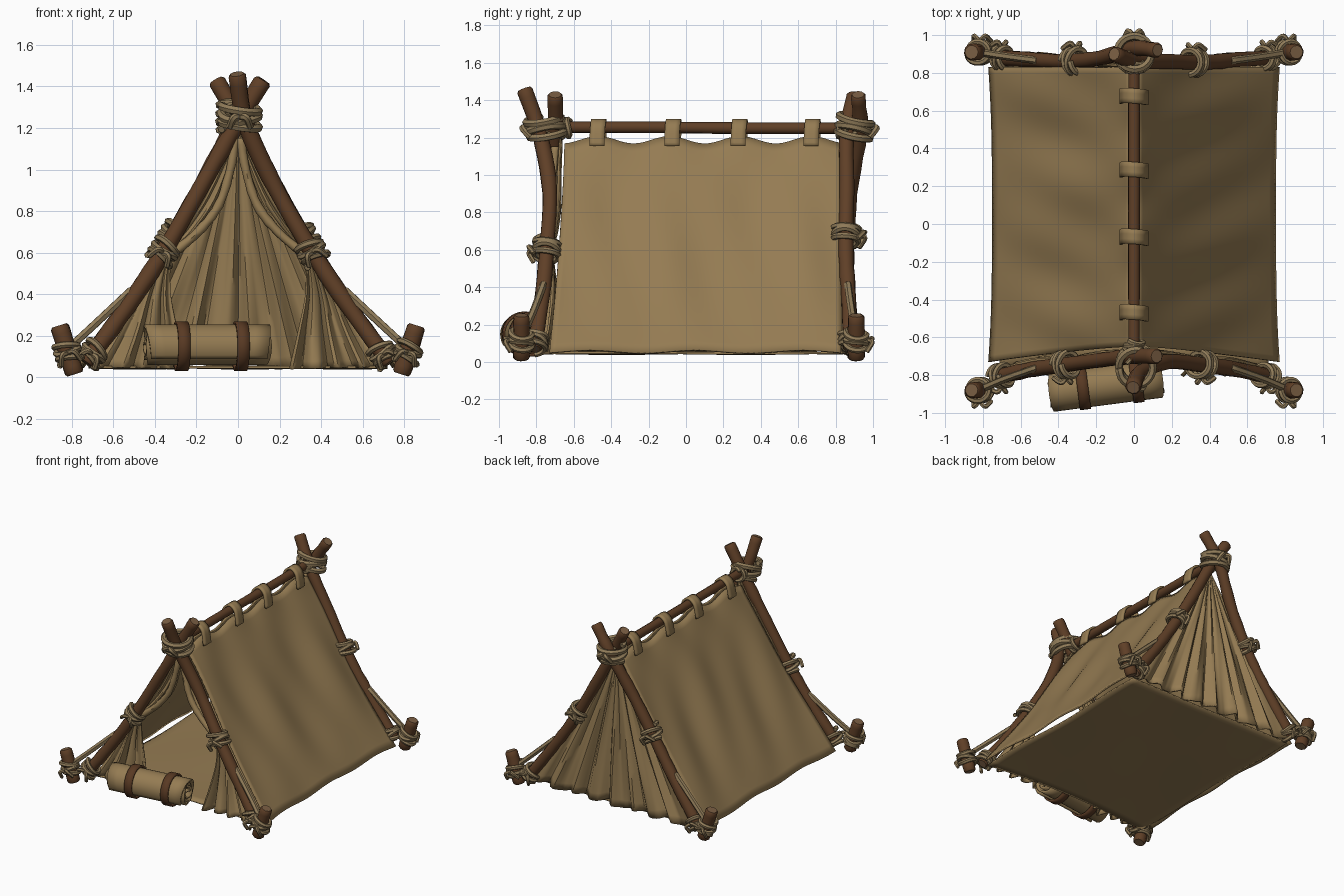
import bpy, bmesh, random
from math import sin, cos, pi, radians
from mathutils import Vector

random.seed(4)
if "Cube" in bpy.data.objects:
    bpy.data.objects.remove(bpy.data.objects["Cube"])


def material(name, rgb):
    m = bpy.data.materials.new(name)
    m.use_nodes = True
    m.diffuse_color = (*rgb, 1)
    node = m.node_tree.nodes["Principled BSDF"]
    node.inputs["Base Color"].default_value = (*rgb, 1)
    node.inputs["Roughness"].default_value = 0.9
    return m


CANVAS = material("tan canvas", (0.30, 0.20, 0.086))
ROPE = material("pale rope", (0.28, 0.20, 0.10))
WOOD = material("dark wood", (0.115, 0.050, 0.020))
CUT = material("cut wood", (0.19, 0.11, 0.055))
LEATHER = material("brown leather", (0.10, 0.042, 0.017))


def finish(name, bm, mats):
    mesh = bpy.data.meshes.new(name)
    bmesh.ops.recalc_face_normals(bm, faces=bm.faces)
    for f in bm.faces:
        f.smooth = True
    bm.to_mesh(mesh)
    bm.free()
    mesh.set_sharp_from_angle(angle=radians(45))
    for m in mats:
        mesh.materials.append(m)
    ob = bpy.data.objects.new(name, mesh)
    bpy.context.collection.objects.link(ob)
    return ob


def along(pts, t):
    """Point at t in 0..1 on a smooth curve through pts."""
    pts = [Vector(p) for p in pts]
    s = min(max(t, 0), 1) * (len(pts) - 1)
    i = min(int(s), len(pts) - 2)
    s -= i
    b, c = pts[i], pts[i + 1]
    a = pts[i - 1] if i else b * 2 - c
    d = pts[i + 2] if i + 2 < len(pts) else c * 2 - b
    return 0.5 * (2 * b + (c - a) * s + (2 * a - 5 * b + 4 * c - d) * s ** 2
                  + (3 * b - a - 3 * c + d) * s ** 3)


def tube(name, pts, radius, mats, sides=10, steps=None, knobbly=0.0):
    """Round bar along a smooth path, with chamfered ends in the last material."""
    steps = steps or 4 * len(pts)
    path = [along(pts, i / steps) for i in range(steps + 1)]
    bm = bmesh.new()
    rings, side = [], None
    for i, p in enumerate(path):
        tan = (path[min(i + 1, steps)] - path[max(i - 1, 0)]).normalized()
        if side is None:
            side = tan.orthogonal()
        side = (side - tan * side.dot(tan)).normalized()
        up = tan.cross(side)
        r = radius * (1 + random.uniform(-knobbly, knobbly))
        spots = [(p, r)]
        if i == 0:
            spots = [(p, r * 0.8), (p + tan * r * 0.25, r)]
        elif i == steps:
            spots = [(p - tan * r * 0.25, r), (p, r * 0.8)]
        for q, k in spots:
            rings.append([bm.verts.new(q + k * (cos(a) * side + sin(a) * up))
                          for a in (2 * pi * j / sides for j in range(sides))])
    for lo, hi in zip(rings, rings[1:]):
        for j in range(sides):
            k = (j + 1) % sides
            bm.faces.new((lo[j], lo[k], hi[k], hi[j]))
    for ring in (rings[0], rings[-1]):
        bm.faces.new(ring).material_index = len(mats) - 1
    return finish(name, bm, mats)


def sheet(name, fn, nu, nv, thick=0.012, mat=CANVAS):
    """Cloth from a function of u, v in 0..1."""
    bm = bmesh.new()
    g = [[bm.verts.new(fn(i / nu, j / nv)) for j in range(nv + 1)] for i in range(nu + 1)]
    for i in range(nu):
        for j in range(nv):
            bm.faces.new((g[i][j], g[i + 1][j], g[i + 1][j + 1], g[i][j + 1]))
    ob = finish(name, bm, [mat])
    mod = ob.modifiers.new("thickness", "SOLIDIFY")
    mod.thickness, mod.offset = thick, 0
    return ob


def lashing(name, centre, axis, rx, ry, turns=3, rope=0.018):
    """Rope wound round an axis, with two loose tails."""
    c, axis = Vector(centre), Vector(axis).normalized()
    side = axis.cross(Vector((0, 1, 0))).normalized()
    front = side.cross(axis)
    n = turns * 12
    pts = []
    for i in range(n + 1):
        a = 2 * pi * i / 12
        h = (i / n - 0.5) * turns * rope * 1.9 + 0.008 * sin(a * 1.5)
        pts.append(c + axis * h + side * rx * cos(a) + front * ry * sin(a))
    tube(name, pts, rope, [ROPE], 6, n * 2)
    out = Vector((0, 1 if c.y > 0 else -1, 0))
    for k in (-1, 1):
        start = c + out * ry
        tube(name + "_tail", [start, start + out * 0.03 + side * 0.03 * k,
                              start + side * 0.05 * k - axis * 0.05], rope * 0.8, [ROPE], 6)


# Pole frames at both ends, each leaning on a crossing
front_left = [(.73, -.81, .07), (.54, -.77, .33), (.36, -.745, .60), (.17, -.73, .93),
              (.035, -.785, 1.23), (-.005, -.865, 1.46)]
front_right = [(-.73, -.81, .07), (-.54, -.77, .33), (-.36, -.745, .60), (-.17, -.72, .93),
               (.0, -.70, 1.23), (.12, -.70, 1.43)]
back_left = [(.73, .88, .07), (.54, .87, .33), (.36, .855, .60), (.17, .86, .93),
             (.01, .86, 1.23), (-.105, .90, 1.43)]
back_right = [(-.73, .88, .07), (-.54, .87, .33), (-.36, .86, .60), (-.17, .88, .93),
              (-.01, .93, 1.23), (.125, .92, 1.43)]
poles = {"front_left": front_left, "front_right": front_right,
         "back_left": back_left, "back_right": back_right}

for name, pts in poles.items():
    sx = 1 if pts[0][0] > 0 else -1
    is_front = pts[0][1] < 0
    y = -.88 if is_front else .91
    tube(name + "_pole", pts, .041, [WOOD, CUT], 10, 24, .06)

    # Ground stake with its windings
    lean = Vector((sx * .075, 0, .235))
    foot = Vector((sx * .785, y, .015))
    tube(name + "_stake", [foot, foot + lean * .5, foot + lean], .045, [WOOD, CUT], 10, 6, .04)
    lashing(name + "_stake_rope", foot + lean * .43, lean, .056, .056, 3, .016)

    # Windings at the foot and the middle of the pole
    base = along(pts, .03)
    slope = along(pts, .1) - base
    lashing(name + "_foot_rope", base, slope, .056, .056, 3, .016)
    mid = along(pts, .40 if is_front else .45)
    lashing(name + "_tie", mid, along(pts, .5) - along(pts, .35), .06, .065, 3, .017)

    # Guy rope from pole to stake
    high = along(pts, .27) + Vector((sx * .035, 0, 0))
    low = foot + lean * .5
    tube(name + "_guy_rope", [high, high.lerp(low, .5) + Vector((sx * .015, 0, -.015)), low],
         .020, [ROPE], 6)

lashing("front_apex_rope", (.01, -.75, 1.25), (0, -.25, 1), .09, .095, 3, .021)
lashing("back_apex_rope", (0, .90, 1.25), (0, .15, 1), .09, .09, 3, .021)

# Ridge pole with its end windings
tube("ridge_pole", [(0, -.73, 1.255), (0, -.2, 1.255), (0, .35, 1.25), (0, .9, 1.25)],
     .031, [WOOD, CUT], 10, 16, .04)
for y in (-.645, .835):
    lashing("ridge_rope", (0, y, 1.25), (.1, 1, .1), .046, .046, 2, .015)


# Roof panels
def roof(sx):
    def fn(u, v):
        y = -.65 - .08 * v ** 1.5 + u * (1.48 + .08 * v ** 1.5)
        scallop = .02 * (1 - v) ** 6 * cos(2 * pi * (y + .47) / .38)
        ripple = .012 * sin(pi * v) * (sin(9 * y + 3 * v + sx) + .6 * sin(17 * y - 5 * v))
        x = .012 + .735 * v + .02 * v ** 3 * abs(2 * u - 1) ** 3 - .018 * sin(pi * v) + ripple
        z = 1.185 + scallop - 1.13 * v + ripple * .5 + .008 * v * sin(11 * y + sx)
        return Vector((sx * x, y, z))
    return fn


for sx, tag in ((1, "left"), (-1, "right")):
    sheet(tag + "_roof_panel", roof(sx), 48, 24)


# Back wall, gathered in folds towards the hem
def back_wall(u, v):
    s = 2 * u - 1
    fold = sin(26 * s + 2 * v) + .5 * sin(43 * s + 1)
    return Vector((s * (.015 + .69 * v), .835 + .04 * v + .027 * v * fold * (1 - s ** 6),
                   1.18 - 1.13 * v + .012 * v * sin(17 * s)))


sheet("back_wall", back_wall, 64, 20)

# Front curtains, tied back to the poles
outer = [(.01, 1.20), (.10, 1.04), (.20, .87), (.29, .72), (.375, .58), (.48, .40), (.58, .22), (.69, .05)]
inner = [(.0, 1.15), (.025, 1.0), (.08, .83), (.18, .70), (.31, .59), (.325, .42), (.29, .22), (.25, .04)]
depth = [(-.67, 0), (-.68, 0), (-.685, 0), (-.70, 0), (-.72, 0), (-.715, 0), (-.73, 0), (-.76, 0)]


def curtain(sx):
    def fn(u, v):
        a, b = along([(*p, 0) for p in outer], v), along([(*p, 0) for p in inner], v)
        p = a.lerp(b, u)
        wide = (a - b).length
        y = along([(*p, 0) for p in depth], v).x
        fold = wide * .085 * sin(u * 24 + v * 2 + sx) + wide * .03 * sin(u * 41)
        return Vector((sx * p.x, y - fold * min(1, 4 * u), p.y))
    return fn


for sx, tag in ((1, "left"), (-1, "right")):
    sheet(tag + "_curtain", curtain(sx), 36, 36)
    # Rolled hem along the upper inner edge
    edge = [(sx * (x + .012), -.70 - .006 * i, z) for i, (x, z) in enumerate(inner[:5])]
    tube(tag + "_curtain_hem", edge, .022, [CANVAS], 8, 20, .1)


# Ground sheet
def ground(u, v):
    s = 2 * u - 1
    return Vector((s * (.71 + .01 * sin(9 * v)), -.72 + 1.56 * v - .05 * s * s * (1 - v),
                   .048 + .004 * sin(9 * u) * sin(7 * v)))


sheet("ground_sheet", ground, 24, 24)

# Canvas tabs over the ridge
tab = [(-.07, 1.155), (-.062, 1.21), (-.045, 1.265), (0, 1.292), (.045, 1.265), (.062, 1.21), (.07, 1.155)]
for y in (-.47, -.07, .285, .675):
    def strip(u, v, y=y):
        p = along([(*q, 0) for q in tab], u)
        return Vector((p.x, y + (v - .5) * .08 + .006 * sin(5 * u), p.y))
    sheet("ridge_tab", strip, 18, 3, .016)

# Bedroll: a spiral of cloth with two straps
start, end = Vector((-.44, -.885, .15)), Vector((.14, -.81, .15))
run = (end - start).normalized()
across = Vector((-run.y, run.x, 0))


def spiral(u, v):
    a, r = u * 7 * pi + .6, .018 + .087 * u
    ragged = .012 * sin(a * 1.3) * (2 * v - 1)
    return start.lerp(end, v) + run * ragged + (across * cos(a) + Vector((0, 0, sin(a)))) * r


sheet("bedroll", spiral, 110, 8, .015)
for t in (.29, .78):
    def band(u, v, t=t):
        a = 2 * pi * u
        return start.lerp(end, t + (v - .5) * .1) + (across * cos(a) + Vector((0, 0, sin(a)))) * .113
    sheet("bedroll_strap", band, 32, 2, .014, LEATHER)
